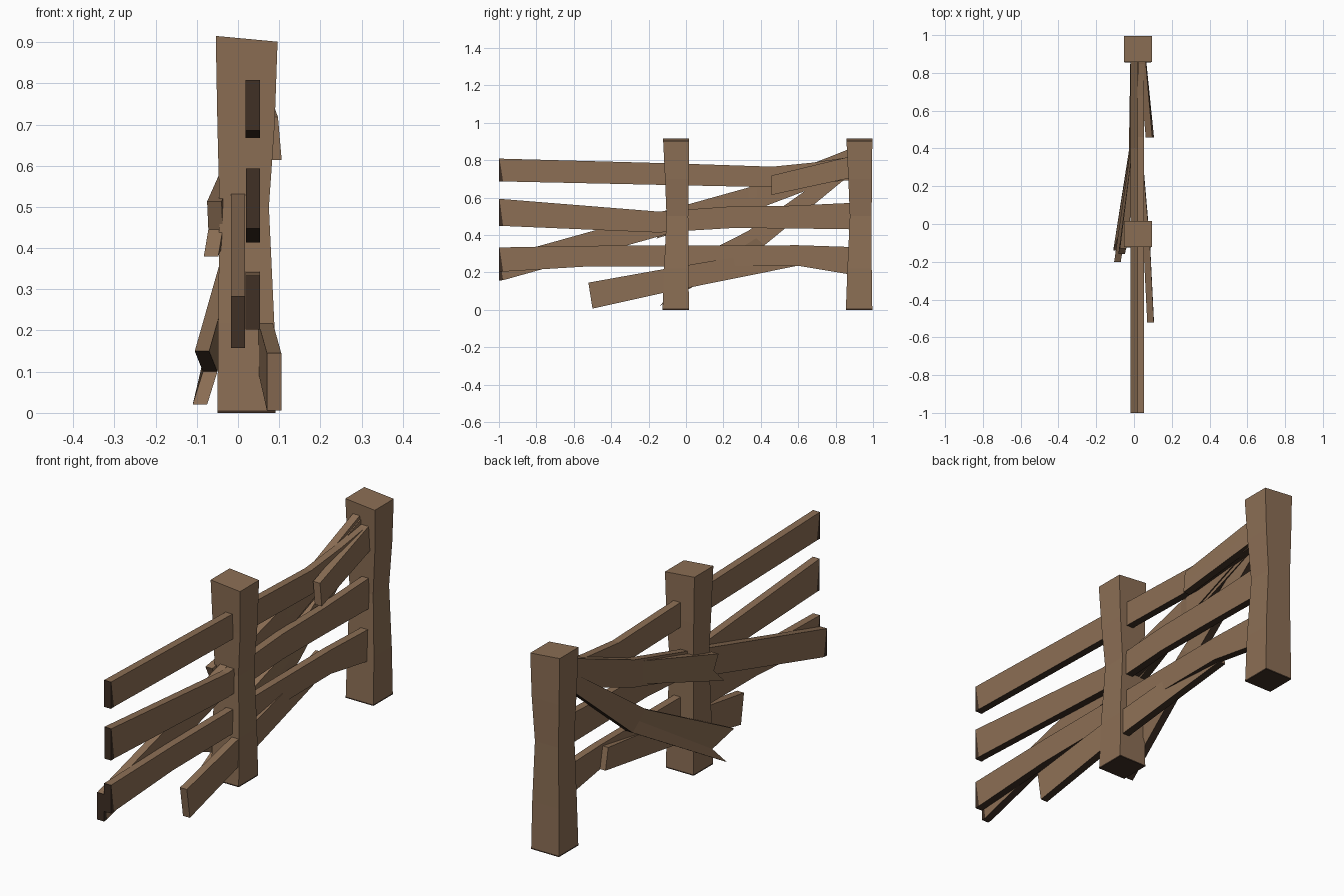
import bpy, bmesh

if "Cube" in bpy.data.objects:
    bpy.data.objects.remove(bpy.data.objects["Cube"])

wood = bpy.data.materials.new("weathered_brown_wood")
wood.diffuse_color = (0.262, 0.158, 0.09, 1)
wood.use_nodes = True
wood.node_tree.nodes["Principled BSDF"].inputs["Base Color"].default_value = wood.diffuse_color
dark = bpy.data.materials.new("dark_cut_wood")
dark.diffuse_color = (0.05, 0.029, 0.018, 1)
dark.use_nodes = True
dark.node_tree.nodes["Principled BSDF"].inputs["Base Color"].default_value = dark.diffuse_color


def loft(name, rings, is_dark=None):
    """Skin a list of equal-length point rings; close both ends."""
    bm = bmesh.new()
    vr = [[bm.verts.new(p) for p in r] for r in rings]
    n = len(vr[0])
    for a, b in zip(vr, vr[1:]):
        for i in range(n):
            bm.faces.new((a[i], a[(i + 1) % n], b[(i + 1) % n], b[i]))
    for r in (vr[0], vr[-1]):
        if n == 6:  # plank ends are split along the middle so they can be notched
            bm.faces.new((r[0], r[1], r[4], r[5]))
            bm.faces.new((r[1], r[2], r[3], r[4]))
        else:
            bm.faces.new(r)
    bmesh.ops.recalc_face_normals(bm, faces=bm.faces)
    bm.normal_update()
    for f in bm.faces:
        if is_dark and is_dark(f):
            f.material_index = 1
    me = bpy.data.meshes.new(name)
    bm.to_mesh(me)
    bm.free()
    me.materials.append(wood)
    me.materials.append(dark)
    ob = bpy.data.objects.new(name, me)
    bpy.context.collection.objects.link(ob)


T = 0.035  # plank thickness


def plank(name, stations, is_dark=None):
    """Each station: bottom, [middle], top as (x, y, z) of the -x side."""
    rings = []
    for s in stations:
        lo, hi = s[0], s[-1]
        mid = s[1] if len(s) == 3 else tuple((a + b) / 2 for a, b in zip(lo, hi))
        back = [lo, mid, hi]
        rings.append(back + [(x + T, y, z) for x, y, z in reversed(back)])
    loft(name, rings, is_dark)


def sawn(f):
    """Sawn end with a ragged dark edge, and the dark underside."""
    return f.calc_center_median().y < -0.98 or f.normal.z < -0.7


def rail(name, x, stations):
    """Straight-sided rail: stations are (y, z low, z high)."""
    st = [((x, y, a), (x, y, b)) for y, a, b in stations]
    y, a, b = stations[0]
    st.insert(1, ((x, y + 0.022, a + 0.001), (x, y + 0.003, b)))
    plank(name, st, sawn)


# Posts: square, pinched near the middle, with a tilted top and dark foot
for name, dy in (("middle_post", 0), ("end_post", 0.98)):
    rings = []
    for z, x0, x1, y0, y1, tilt in (
            (0.0, -0.05, 0.091, -0.125, 0.016, 0),
            (0.006, -0.05, 0.091, -0.125, 0.016, 0),
            (0.22, -0.048, 0.088, -0.117, 0.013, 0),
            (0.5, -0.045, 0.075, -0.104, 0.012, 0),
            (0.70, -0.05, 0.089, -0.112, 0.015, 0),
            (0.908, -0.054, 0.096, -0.122, 0.016, 0.007)):
        rings.append([(x0, y0 + dy, z + tilt), (x1, y0 + dy, z - tilt),
                      (x1, y1 + dy, z - tilt), (x0, y1 + dy, z + tilt)])
    loft(name, rings, lambda f: f.calc_center_median().z < 0.02)

# Three horizontal rails
rail("upper_rail", 0.018, [(-1, 0.685, 0.808), (-0.05, 0.666, 0.782),
                           (0.46, 0.655, 0.765), (0.68, 0.675, 0.787), (0.9, 0.695, 0.82)])
rail("middle_rail", 0.019, [(-1, 0.447, 0.593), (-0.15, 0.413, 0.525),
                            (0.25, 0.437, 0.553), (0.55, 0.435, 0.556), (0.9, 0.43, 0.572)])
rail("lower_rail", 0.018, [(-1, 0.203, 0.333), (-0.55, 0.23, 0.342),
                           (0.6, 0.235, 0.345), (0.9, 0.185, 0.335)])

# Long diagonal brace behind the rails
rail("long_brace", -0.0175, [(-1, 0.157, 0.282), (0.4, 0.545, 0.672), (0.9, 0.735, 0.87)])


def underside(f):
    return f.normal.z < -0.7


# Broken planks leaning on the back, with notched ends
plank("broken_back_plank", [
    ((-0.083, -0.16, 0.38), (-0.072, -0.10, 0.445), (-0.075, -0.13, 0.513)),
    ((-0.012, 0.38, 0.55), (-0.012, 0.38, 0.655)),
    ((-0.012, 0.88, 0.75), (-0.012, 0.88, 0.845))], underside)
plank("fallen_back_plank", [
    ((-0.11, -0.14, 0.02), (-0.085, -0.07, 0.10), (-0.105, -0.2, 0.15)),
    ((-0.022, 0.42, 0.345), (-0.028, 0.33, 0.42)),
    ((-0.019, 0.9, 0.74), (-0.019, 0.9, 0.82))], underside)

# Broken planks leaning on the front side
plank("low_front_plank", [
    ((0.07, -0.5, 0.006), (0.07, -0.522, 0.145)),
    ((0.05, -0.1, 0.095), (0.05, -0.12, 0.217)),
    ((-0.01, 0.6, 0.236), (-0.01, 0.58, 0.335))], underside)
plank("upper_front_plank", [
    ((0.071, 0.458, 0.614), (0.062, 0.458, 0.718)),
    ((0.028, 0.88, 0.705), (0.025, 0.88, 0.82))], underside)
